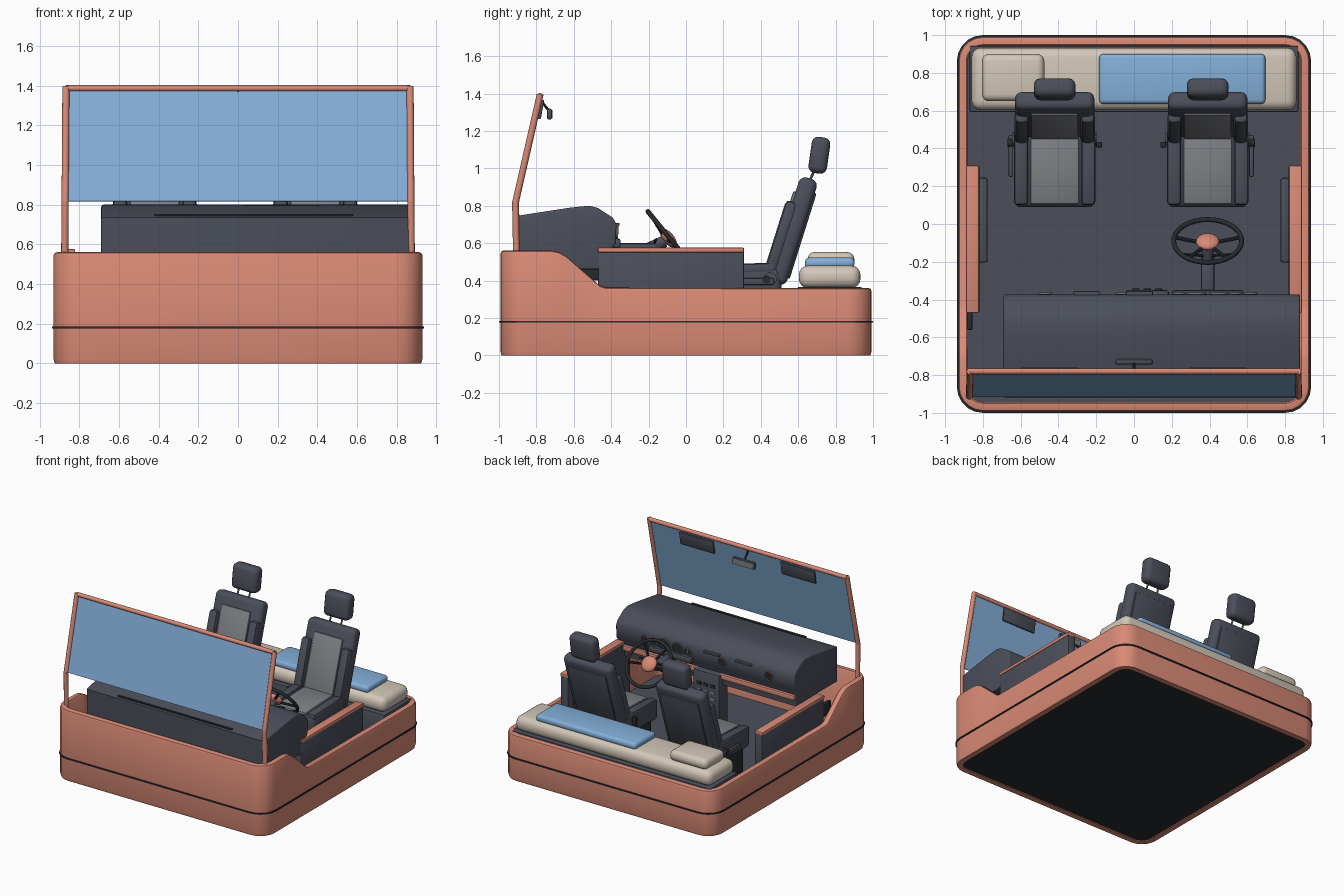
import bpy, bmesh, math
from mathutils import Matrix, Vector

if "Cube" in bpy.data.objects:
    bpy.data.objects.remove(bpy.data.objects["Cube"])


def material(name, hexa):
    m = bpy.data.materials.new(name)
    srgb = [int(hexa[i:i + 2], 16) / 255 for i in (0, 2, 4)]
    m.diffuse_color = [((c + .055) / 1.055) ** 2.4 for c in srgb] + [1]
    m.use_nodes = True
    m.node_tree.nodes["Principled BSDF"].inputs["Base Color"].default_value = m.diffuse_color
    return m


SALMON = material("salmon paint", "D98A76")
DARK = material("dark trim", "4B4F5A")
GREY = material("grey fabric", "7E8085")
CREAM = material("cream fabric", "D2C7B8")
BLUE = material("light blue", "84AFD8")
BLACK = material("black rubber", "282B2F")
RED = material("red needle", "B8433C")


def finish(name, bm, mat, angle=40):
    bmesh.ops.recalc_face_normals(bm, faces=bm.faces)
    me = bpy.data.meshes.new(name)
    bm.to_mesh(me)
    bm.free()
    me.materials.append(mat)
    ob = bpy.data.objects.new(name, me)
    bpy.context.collection.objects.link(ob)
    bpy.ops.object.select_all(action='DESELECT')
    ob.select_set(True)
    bpy.context.view_layer.objects.active = ob
    bpy.ops.object.shade_smooth_by_angle(angle=math.radians(angle))
    return ob


def box(name, c, size, mat, bevel=0.0, rx=0.0, seg=2):
    bm = bmesh.new()
    bmesh.ops.create_cube(bm, size=1)
    bmesh.ops.scale(bm, vec=size, verts=bm.verts)
    if bevel:
        bmesh.ops.bevel(bm, geom=bm.edges[:], offset=bevel, segments=seg, profile=.5, affect='EDGES')
    bm.transform(Matrix.Translation(c) @ Matrix.Rotation(math.radians(rx), 4, 'X'))
    return finish(name, bm, mat)


def rod(name, a, b, r, mat, sides=12):
    a, b = Vector(a), Vector(b)
    bm = bmesh.new()
    bmesh.ops.create_cone(bm, cap_ends=True, segments=sides, radius1=r, radius2=r, depth=(b - a).length)
    bm.transform(Matrix.Translation((a + b) / 2) @ (b - a).to_track_quat('Z', 'Y').to_matrix().to_4x4())
    return finish(name, bm, mat)


def torus(name, c, normal, R, r, mat, n=32, k=8):
    bm = bmesh.new()
    rows = []
    for i in range(n):
        a = math.tau * i / n
        rows.append([bm.verts.new(((R + r * math.cos(t)) * math.cos(a), (R + r * math.cos(t)) * math.sin(a),
                                   r * math.sin(t))) for t in (math.tau * j / k for j in range(k))])
    for i in range(n):
        for j in range(k):
            p, q = rows[i], rows[(i + 1) % n]
            bm.faces.new((p[j], q[j], q[(j + 1) % k], p[(j + 1) % k]))
    bm.transform(Matrix.Translation(c) @ Vector(normal).to_track_quat('Z', 'Y').to_matrix().to_4x4())
    return finish(name, bm, mat, 60)


def extrude_x(name, yz, x0, x1, mat, bevel):
    bm = bmesh.new()
    f = bm.faces.new([bm.verts.new((x0, y, z)) for y, z in yz])
    g = bmesh.ops.extrude_face_region(bm, geom=[f])['geom']
    bmesh.ops.translate(bm, vec=(x1 - x0, 0, 0), verts=[v for v in g if isinstance(v, bmesh.types.BMVert)])
    ends = [e for e in bm.edges if abs(e.verts[0].co.x - e.verts[1].co.x) < 1e-5]
    bmesh.ops.bevel(bm, geom=ends, offset=bevel, segments=3, profile=.5, affect='EDGES')
    return finish(name, bm, mat)


# ---- tub outline: rounded rectangle, with extra points along the sides for the sloped sill
SILL = [(-.72, .56), (-.68, .552), (-.64, .53), (-.46, .372), (-.43, .362), (.3, .36)]


def outline(inset):
    hx, hy, r = .93 - inset, .992 - inset, max(.13 - inset, .03)
    pts = [(hx, y) for y, _ in SILL]
    for cx, cy, a0 in ((1, 1, 0), (-1, 1, 90), (-1, -1, 180), (1, -1, 270)):
        for i in range(6):
            a = math.radians(a0 + 18 * i)
            pts.append((cx * (hx - r) + r * math.cos(a), cy * (hy - r) + r * math.sin(a)))
        if (cx, cy) == (-1, 1):
            pts += [(-hx, y) for y, _ in reversed(SILL)]
    return pts


def sill_height(y):
    if y <= SILL[0][0]:
        return .56
    for (a, za), (b, zb) in zip(SILL, SILL[1:]):
        if y <= b + 1e-6:
            return za + (zb - za) * (y - a) / (b - a)
    return .36


def ring(name, section, mat):
    """Sweep (inset, height function) pairs around the outline."""
    bm = bmesh.new()
    loops = [[bm.verts.new((x, y, h(y))) for x, y in outline(i)] for i, h in section]
    for p, q in zip(loops, loops[1:] + loops[:1]):
        for k in range(len(p)):
            n = (k + 1) % len(p)
            bm.faces.new((p[k], p[n], q[n], q[k]))
    return finish(name, bm, mat)


def slab(name, inset, z0, z1, mat):
    bm = bmesh.new()
    f = bm.faces.new([bm.verts.new((x, y, z0)) for x, y in outline(inset)])
    g = bmesh.ops.extrude_face_region(bm, geom=[f])['geom']
    bmesh.ops.translate(bm, vec=(0, 0, z1 - z0), verts=[v for v in g if isinstance(v, bmesh.types.BMVert)])
    return finish(name, bm, mat)


top = lambda d: (lambda y: sill_height(y) - d)
flat = lambda z: (lambda y: z)
ring("body_tub", [(.006, flat(0)), (0, flat(.02)), (0, top(.016)), (.005, top(.004)), (.016, top(0)),
                  (.042, top(0)), (.05, top(.01)), (.05, flat(0))], SALMON)
ring("side_trim", [(-.008, flat(.175)), (-.008, flat(.185)), (.01, flat(.185)), (.01, flat(.175))], BLACK)
slab("floor", .045, .03, .10, DARK)
slab("underside", .035, .006, .03, BLACK)

# ---- windshield
rod("windshield_top_bar", (-.87, -.78, 1.387), (.87, -.78, 1.387), .016, SALMON)
for s in (-1, 1):
    rod("windshield_lower_post", (s * .875, -.905, .45), (s * .872, -.912, .82), .018, SALMON)
    rod("windshield_upper_post", (s * .872, -.912, .815), (s * .868, -.78, 1.395), .018, SALMON)
    box("sun_visor", (s * .445, -.775, 1.315), (.30, .016, .105), DARK, .006, -10)
box("windshield_glass", (0, -.846, 1.10), (1.73, .008, .58), BLUE, 0, -13)
rod("mirror_stem", (0, -.785, 1.375), (0, -.735, 1.31), .007, BLACK, 8)
box("rear_mirror", (0, -.73, 1.29), (.2, .028, .06), DARK, .012)
box("mirror_glass", (0, -.715, 1.29), (.17, .004, .045), GREY)

# ---- dashboard, gauges and console
extrude_x("dashboard", [(-.92, .46), (-.92, .735), (-.88, .75), (-.62, .79), (-.52, .80), (-.47, .788), (-.39, .735),
                        (-.372, .70), (-.375, .60), (-.40, .57), (-.40, .46)], -.69, .88, DARK, .012)
box("dash_strip", (.095, -.393, .53), (1.56, .03, .04), SALMON, .006)
box("defrost_slot", (.08, -.90, .747), (1.0, .02, .01), BLACK)
for x in (-.25, .03):
    box("dash_lip", (x, -.37, .70), (.14, .03, .015), DARK, .004)
for x, r in ((.62, .03), (.54, .03), (.45, .05), (.33, .05), (.24, .03), (-.06, .034), (-.47, .034)):
    rod("gauge_face", (x, -.39, .655), (x, -.366, .655), r, BLACK, 20)
    torus("gauge_ring", (x, -.367, .655), (0, 1, 0), r, .004, GREY, 20, 6)
    box("gauge_needle", (x, -.364, .655 + r / 3), (.005, .004, r), RED)
box("centre_console", (.07, -.41, .32), (.23, .12, .46), DARK, .015)
for i in range(3):
    for z in (.30, .35, .40, .45):
        box("console_button", (.01 + .06 * i, -.348, z), (.04, .012, .025), GREY if z < .42 else BLACK, .003)
box("instrument_shroud", (.39, -.375, .60), (.38, .05, .05), DARK, .012)

# ---- steering wheel
axis = Vector((0, .775, .632))
hub = Vector((.39, -.09, .63))
torus("steering_rim", hub, axis, .18, .013, BLACK)
rod("steering_column", hub - axis * .03, (.39, -.42, .47), .032, DARK)
box("column_shroud", (.39, -.27, .575), (.07, .24, .05), DARK, .012)
for a in (10, 170, 235, 305):
    d = Vector((math.cos(math.radians(a)), 0, 0)) + axis.cross(Vector((1, 0, 0))) * math.sin(math.radians(a))
    rod("steering_spoke", hub - axis * .02, hub + d * .178, .010, BLACK, 8)
bm = bmesh.new()
bmesh.ops.create_uvsphere(bm, u_segments=20, v_segments=10, radius=1)
bm.transform(Matrix.Translation(hub - axis * .005) @ axis.to_track_quat('Z', 'Y').to_matrix().to_4x4()
             @ Matrix.Diagonal((.062, .062, .03, 1)))
finish("steering_hub", bm, SALMON, 60)
for s in (-1, 1):
    rod("column_stalk", (.39, -.17, .60), (.39 + s * .13, -.16, .62), .007, BLACK, 8)

# ---- door linings with rails
for s in (-1, 1):
    box("door_lining", (s * .852, -.08, .33), (.066, .78, .46), DARK, .008)
    box("door_rail", (s * .855, -.08, .563), (.068, .78, .026), SALMON, .006)
    box("door_pocket", (s * .80, .02, .30), (.05, .45, .22), DARK, .015)
box("door_latch", (-.87, -.51, .45), (.03, .1, .1), BLACK, .006)

# ---- seats
LEAN = -17.5


def on_back(x, y, z):
    """Point in the reclined backrest's own axes."""
    return Vector((x, .572, .665)) + Matrix.Rotation(math.radians(LEAN), 3, 'X') @ Vector((0, y, z))


for cx in (-.42, .39):
    out = 1 if cx > 0 else -1
    box("seat_base", (cx, .31, .21), (.34, .38, .24), BLACK, .01)
    box("seat_cushion", (cx, .30, .395), (.43, .42, .15), DARK, .035, 2, 3)
    box("seat_insert", (cx, .28, .468), (.26, .35, .03), GREY, .012, 2)
    box("seat_back", on_back(cx, 0, 0), (.42, .10, .59), DARK, .035, LEAN, 3)
    box("seat_back_insert", on_back(cx, -.05, -.01), (.25, .025, .43), GREY, .01, LEAN)
    box("seat_back_panel", on_back(cx, .05, -.01), (.34, .02, .48), DARK, .008, LEAN)
    for s in (-1, 1):
        box("cushion_bolster", (cx + s * .178, .29, .46), (.075, .38, .06), DARK, .02, 2)
        box("back_bolster", on_back(cx + s * .175, -.05, -.05), (.075, .07, .40), DARK, .025, LEAN)
        rod("headrest_post", (cx + s * .05, .655, .92), (cx + s * .05, .70, 1.02), .007, GREY, 8)
        rod("recline_pivot", (cx + s * .19, .45, .41), (cx + s * .225, .45, .41), .035, DARK, 16)
    box("headrest", (cx, .713, 1.07), (.22, .10, .195), DARK, .035, -8, 3)
    box("recline_lever", (cx + out * .232, .36, .395), (.025, .22, .035), DARK, .008)
    rod("recline_knob", (cx + out * .21, .43, .405), (cx + out * .25, .43, .405), .022, BLACK)
    box("belt_buckle", (cx - out * .235, .42, .42), (.03, .03, .09), BLACK, .005)

# ---- rear bed
box("bed_base", (0, .768, .23), (1.74, .35, .27), DARK, .008)
box("mattress", (0, .768, .42), (1.72, .33, .12), CREAM, .05, 0, 4)
box("blanket", (.255, .768, .495), (.88, .265, .055), BLUE, .022, 0, 3)
box("pillow", (-.64, .775, .51), (.33, .25, .085), CREAM, .038, 0, 4)
